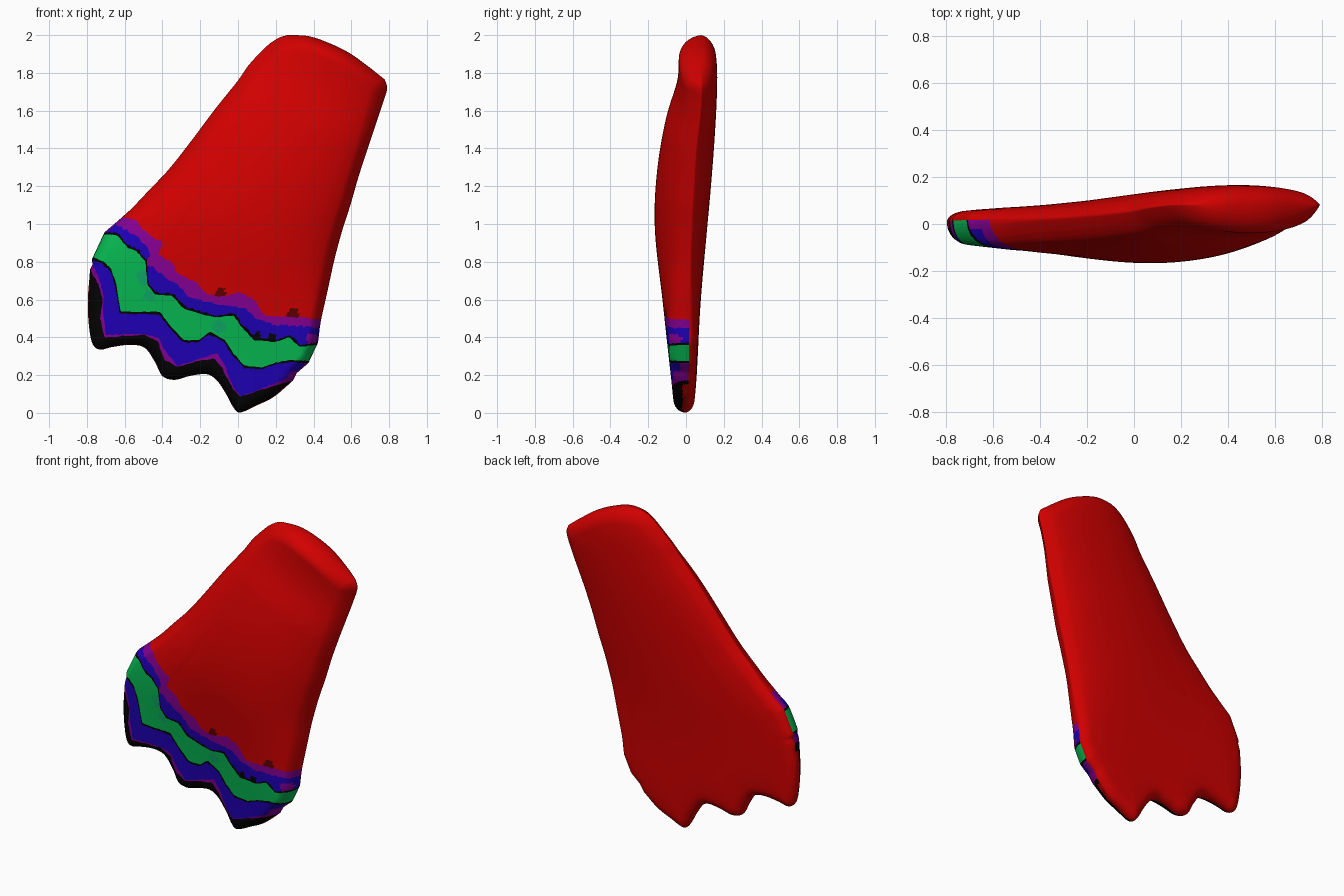
import bpy, bmesh, math, random
from mathutils import Vector, kdtree

if "Cube" in bpy.data.objects:
    bpy.data.objects.remove(bpy.data.objects["Cube"])

random.seed(4)
AX, AZ = 0.43, 0.90          # long axis of the sleeve in the x-z plane

# Outline curves (x, z)
LEFT = [(-.615, 1.035), (-.56, 1.085), (-.47, 1.18), (-.37, 1.285), (-.255, 1.43), (-.12, 1.61),
        (0, 1.76), (.06, 1.845), (.156, 1.945), (.215, 1.985), (.26, 2.0)]
RIGHT = [(.44, .495), (.475, .65), (.51, .81), (.553, .97), (.595, 1.10), (.635, 1.24),
         (.677, 1.37), (.72, 1.5), (.765, 1.635), (.79, 1.72), (.777, 1.765)]
TOP = [(.26, 2.0), (.37, 1.995), (.485, 1.957), (.59, 1.905), (.695, 1.83), (.777, 1.765)]
HEM = [(-.785, .735), (-.795, .6), (-.79, .47), (-.77, .365), (-.73, .335), (-.67, .348), (-.575, .36),
       (-.495, .345), (-.44, .27), (-.40, .195), (-.335, .175), (-.257, .195), (-.167, .205),
       (-.115, .175), (-.06, .095), (-.025, .03), (.01, .002), (.10, .04), (.19, .085), (.268, .15)]

# Zigzag stripe borders (x, z), from the hem upward
BLACK_TOP = [(-.783, .76), (-.74, .68), (-.715, .60), (-.73, .50), (-.705, .40), (-.495, .415),
             (-.425, .38), (-.39, .28), (-.32, .245), (-.23, .27), (-.125, .29), (-.085, .24),
             (-.03, .13), (.01, .085), (.10, .115), (.235, .155), (.292, .172)]
PURPLE_WIDTH = [.03, .02, .010, .035, .015, .003, .016, .035, .005, .010, .03, .025, .008,
                .004, .003, .025, .042]
GREEN_LOW = [(-.768, .825), (-.71, .80), (-.67, .76), (-.645, .68), (-.62, .535), (-.415, .535),
             (-.36, .465), (-.285, .385), (-.205, .385), (-.15, .43), (-.07, .385), (-.02, .31),
             (.035, .25), (.125, .24), (.195, .265), (.27, .28), (.378, .275)]
GREEN_TOP = [(-.712, .945), (-.64, .94), (-.585, .875), (-.535, .855), (-.49, .80), (-.48, .68),
             (-.44, .625), (-.35, .62), (-.285, .55), (-.125, .505), (-.02, .515), (.01, .465),
             (.085, .385), (.195, .375), (.27, .40), (.325, .35), (.418, .36)]
BLUE_TOP = [(-.655, 1.0), (-.575, .96), (-.52, .92), (-.47, .865), (-.46, .785), (-.39, .72),
            (-.335, .69), (-.255, .61), (-.15, .585), (.035, .555), (.085, .505), (.195, .465),
            (.325, .46), (.433, .45)]
PURPLE_TOP = [(-.615, 1.035), (-.55, 1.025), (-.48, .95), (-.40, .90), (-.425, .835), (-.36, .80),
              (-.31, .735), (-.22, .69), (-.175, .635), (-.085, .615), (.01, .64), (.085, .60),
              (.14, .515), (.325, .505), (.44, .495)]

# Depth profiles along the long axis (distance, y)
FRONT_Y = [(0, -.065), (.3, -.095), (.55, -.127), (.9, -.165), (1.2, -.155), (1.5, -.11),
           (1.7, -.055), (1.82, -.04), (2, -.04)]
BACK_Y = [(0, .05), (.5, .075), (.9, .11), (1.2, .135), (1.5, .155), (1.75, .165), (2, .165)]
RIM_Y = [(0, -.005), (.25, .012), (.5, .016), (1, .025), (1.5, .05), (1.8, .08), (2, .08)]


def interp(keys, vals, t, smooth=True):
    """Evaluate a linear or cubic Hermite curve through vals at keys."""
    t = min(max(t, keys[0]), keys[-1])
    i = 0
    while i < len(keys) - 2 and t > keys[i + 1]:
        i += 1
    h = keys[i + 1] - keys[i]
    w = (t - keys[i]) / h
    a, b = vals[i], vals[i + 1]
    if not smooth:
        return a + (b - a) * w

    def slope(j):
        lo, hi = max(j - 1, 0), min(j + 1, len(keys) - 1)
        return (vals[hi] - vals[lo]) / (keys[hi] - keys[lo])
    w2, w3 = w * w, w * w * w
    return (a * (2 * w3 - 3 * w2 + 1) + b * (3 * w2 - 2 * w3)
            + (slope(i) * (w3 - 2 * w2 + w) + slope(i + 1) * (w3 - w2)) * h)


def sample(pts, ts, across, smooth, rough=0.0):
    """Resample a curve by its position across the sleeve, or by its length."""
    pts = [Vector(p) for p in pts]
    keys = [0.0]
    for a, b in zip(pts, pts[1:]):
        step = (b.x - a.x) * AZ - (b.y - a.y) * AX if across else (b - a).length
        keys.append(keys[-1] + max(step, .004))
    out = [interp(keys, pts, t * keys[-1], smooth) for t in ts]
    for i in range(6, len(out) - 6, 2):          # ragged painted edge
        d = Vector((AX, AZ)) * random.uniform(-rough, rough)
        out[i] += d
        out[i + 1] += d
    return out


def shift(pts, widths):
    return [(x + AX * d, z + AZ * d) for (x, z), d in zip(pts, widths)]


def profile(table, s):
    return interp([k for k, _ in table], [v for _, v in table], s)


def bulge(d, r):
    q = 1 - min(d / r, 1)
    return math.sqrt(1 - q * q)


def ramp(v, a, b):
    w = min(max((v - a) / (b - a), 0), 1)
    return w * w * (3 - 2 * w)


# Materials
COLOURS = [("red_cloth", (.64, 0, 0)), ("black_stripe", (.001, .001, .001)),
           ("purple_stripe", (.24, 0, .30)), ("blue_stripe", (.014, 0, .48)),
           ("green_stripe", (.002, .49, .085)), ("teal_patch", (.004, .39, .13)),
           ("maroon_patch", (.12, 0, 0))]
RED, BLACK, PURPLE, BLUE, GREEN, TEAL, MAROON = range(7)

# Painted spots: x, z, radius, colour replaced, new colour
SPOTS = [(-.09, .625, .032, RED, MAROON), (.29, .515, .036, RED, MAROON),
         (.39, .395, .03, BLUE, PURPLE), (-.50, .72, .04, GREEN, TEAL),
         (-.47, .62, .03, GREEN, TEAL), (-.10, .46, .035, GREEN, TEAL),
         (.10, .405, .022, BLUE, BLACK), (.18, .40, .02, BLUE, BLACK),
         (.30, .19, .035, BLUE, PURPLE), (-.46, .80, .025, BLUE, PURPLE)]


def paint(colour, c):
    """Colour of a front face from its stripe and position."""
    if colour == BLACK and c.y > -.018 and c.x + c.z < .42 and c.z < .7:
        return RED                               # dark hem stops before the back
    if colour == BLUE and c.y > -.03 and c.x > .2 and c.z < .27:
        return PURPLE
    if colour == BLUE and c.y > -.015 and c.x < -.6:
        return PURPLE
    for x, z, r, old, new in SPOTS:
        if colour == old and math.hypot(c.x - x, c.z - z) < r:
            return new
    return colour


# Rows of points from hem to top, with a colour for each strip between rows
COLS = 170
us = [.5 * (i / COLS) + .5 * (.5 - .5 * math.cos(math.pi * i / COLS)) for i in range(COLS + 1)]
bands = [(BLACK_TOP, BLACK, 9, .003), (shift(BLACK_TOP, PURPLE_WIDTH), PURPLE, 1, .003),
         (shift(GREEN_LOW, [-.013] * 17), BLUE, 7, .004), (GREEN_LOW, BLACK, 1, .002),
         (GREEN_TOP, GREEN, 9, .002), (shift(GREEN_TOP, [.013] * 17), BLACK, 1, .005),
         (BLUE_TOP, BLUE, 5, .006), (PURPLE_TOP, PURPLE, 3, .005)]
rows, strips = [sample(HEM, us, True, True)], []
for k, (curve, colour, n, rough) in enumerate(bands):
    low, high = rows[-1], sample(curve, us, True, False, rough)
    for j in range(1, n + 1):
        w = (j / n) ** (2 if k == 0 else 1)
        rows.append([a.lerp(b, w) for a, b in zip(low, high)])
        strips.append(colour)

# Plain upper sleeve, blended between its four border curves
N = 85
ts = [1 - (1 - j / N) ** 1.5 for j in range(1, N + 1)]
low, high = rows[-1], sample(TOP, us, True, True)
for t, l, r in zip(ts, sample(LEFT, ts, False, True), sample(RIGHT, ts, False, True)):
    base = [a.lerp(b, t) for a, b in zip(low, high)]
    dl, dr = l - base[0], r - base[-1]
    rows.append([p + dl * (1 - u) + dr * u for p, u in zip(base, us)])
    strips.append(RED)

# Distance lookup to the outline, used to round the rim
loop = rows[0] + [r[-1] for r in rows[1:]] + rows[-1][::-1] + [r[0] for r in rows[::-1]]
dense = [a.lerp(b, k / 6) for a, b in zip(loop, loop[1:]) for k in range(6)]
tree = kdtree.KDTree(len(dense))
for i, p in enumerate(dense):
    tree.insert((p.x, p.y, 0), i)
tree.balance()

# Front and back skins sharing one rim, lens-shaped across the sleeve
bm = bmesh.new()
front, back = [], []
for j, row in enumerate(rows):
    fr, bk = [], []
    for i, p in enumerate(row):
        s = p.x * AX + p.y * AZ
        rim = profile(RIM_Y, s)
        if i in (0, COLS) or j in (0, len(rows) - 1):
            v = bm.verts.new((p.x, rim, p.y))
            fr.append(v)
            bk.append(v)
            continue
        d = tree.find((p.x, p.y, 0))[2]
        lens = math.sqrt(1 - (2 * us[i] - 1) ** 2)
        m = .25 + .7 * ramp(s, .3, 1.0)
        edge = bulge(d, .06 + .02 * ramp(s, 1.4, 1.8))
        rise = edge * (1 - m + m * lens)
        fr.append(bm.verts.new((p.x, rim + (profile(FRONT_Y, s) - rim) * rise, p.y)))
        rise = (.7 * edge + .3 * bulge(d, .2)) * (1 - m + m * lens)
        bk.append(bm.verts.new((p.x, rim + (profile(BACK_Y, s) - rim) * rise, p.y)))
    front.append(fr)
    back.append(bk)

for j, colour in enumerate(strips):
    for i in range(COLS):
        f = bm.faces.new((front[j][i], front[j][i + 1], front[j + 1][i + 1], front[j + 1][i]))
        f.material_index = paint(colour, f.calc_center_median())
        quad = (back[j][i], back[j + 1][i], back[j + 1][i + 1], back[j][i + 1])
        if bm.faces.get(quad) is None:
            bm.faces.new(quad).material_index = RED
for f in bm.faces:
    f.smooth = True

mesh = bpy.data.meshes.new("sleeve")
bm.to_mesh(mesh)
bm.free()
for name, rgb in COLOURS:
    mat = bpy.data.materials.new(name)
    mat.diffuse_color = (*rgb, 1)
    mat.use_nodes = True
    mat.node_tree.nodes["Principled BSDF"].inputs["Base Color"].default_value = mat.diffuse_color
    mesh.materials.append(mat)
sleeve = bpy.data.objects.new("sleeve", mesh)
bpy.context.collection.objects.link(sleeve)
